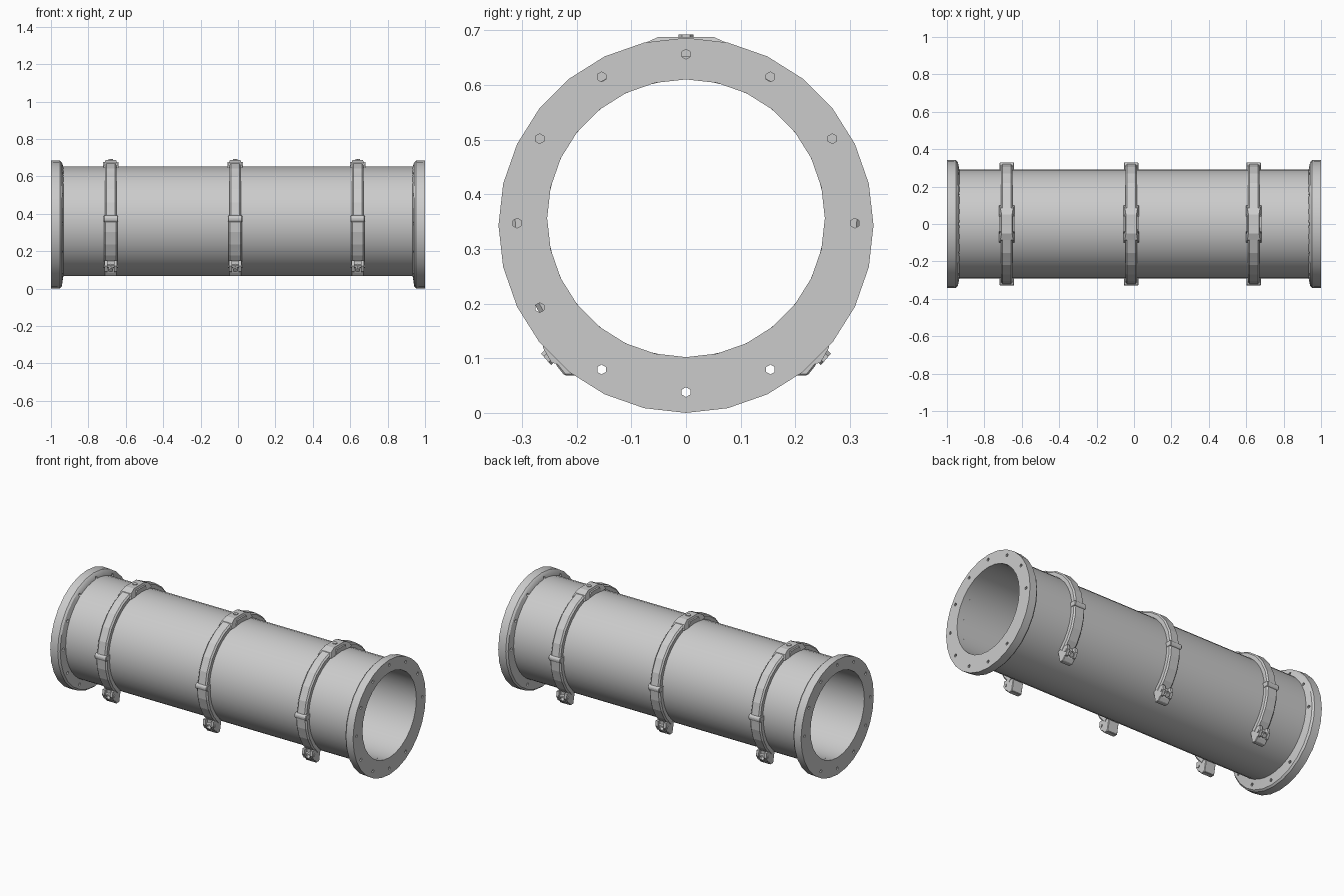
import bpy, bmesh
from math import sin, cos, radians, pi
from mathutils import Vector

if "Cube" in bpy.data.objects:
    bpy.data.objects.remove(bpy.data.objects["Cube"])

PIPE_Z = 0.36      # pipe axis height
FLANGE_Z = 0.343   # flange axis height


def finish(bm, name, smooth=False, bevel=0.0):
    bmesh.ops.recalc_face_normals(bm, faces=bm.faces)
    me = bpy.data.meshes.new(name)
    bm.to_mesh(me)
    bm.free()
    ob = bpy.data.objects.new(name, me)
    bpy.context.collection.objects.link(ob)
    if bevel:
        m = ob.modifiers.new("bevel", 'BEVEL')
        m.width = bevel
        m.segments = 1
    if smooth:
        bpy.ops.object.select_all(action='DESELECT')
        ob.select_set(True)
        bpy.context.view_layer.objects.active = ob
        bpy.ops.object.shade_smooth_by_angle(angle=radians(30))
    return ob


def lathe(name, rings, sides, smooth=False):
    """Closed profile of (x, radius, axis height) spun round the x axis."""
    bm = bmesh.new()
    loops = []
    for x, r, zc in rings:
        loops.append([bm.verts.new((x, r * sin(2 * pi * i / sides),
                                    zc - r * cos(2 * pi * i / sides)))
                      for i in range(sides)])
    for k, a in enumerate(loops):
        b = loops[(k + 1) % len(loops)]
        for i in range(sides):
            j = (i + 1) % sides
            bm.faces.new((a[i], a[j], b[j], b[i]))
    return finish(bm, name, smooth)


def prism(name, yz, x, half, half_of=None, bevel=0.0):
    """Extrude a yz outline across x; half_of may vary the half width per point."""
    bm = bmesh.new()
    ends = []
    for s in (-1, 1):
        ends.append([bm.verts.new((x + s * (half_of[i] if half_of else half), y, z))
                     for i, (y, z) in enumerate(yz)])
        bm.faces.new(ends[-1])
    n = len(yz)
    for i in range(n):
        j = (i + 1) % n
        bm.faces.new((ends[0][i], ends[0][j], ends[1][j], ends[1][i]))
    return finish(bm, name, bevel=bevel)


def polar(r, deg):
    return r * cos(radians(deg)), PIPE_Z + r * sin(radians(deg))


def strap(name, x, half, a0, a1, segs, r=0.322):
    """Curved clamp band with chamfered outer edges."""
    bm = bmesh.new()
    section = [(-half, 0.284), (-half, r - 0.008), (-half + 0.008, r),
               (half - 0.008, r), (half, r - 0.008), (half, 0.284)]
    rows = []
    for k in range(segs + 1):
        a = a0 + (a1 - a0) * k / segs
        rows.append([bm.verts.new((x + dx, *polar(rr, a))) for dx, rr in section])
    n = len(section)
    for a, b in zip(rows, rows[1:]):
        for i in range(n):
            bm.faces.new((a[i], a[(i + 1) % n], b[(i + 1) % n], b[i]))
    bm.faces.new(rows[0])
    bm.faces.new(rows[-1])
    return finish(bm, name)


def bolt(name, start, end, r, sides=6):
    bm = bmesh.new()
    start, end = Vector(start), Vector(end)
    d = end - start
    bmesh.ops.create_cone(bm, cap_ends=True, segments=sides, radius1=r, radius2=r,
                          depth=d.length)
    rot = d.to_track_quat('Z', 'Y').to_matrix()
    for v in bm.verts:
        v.co = rot @ v.co + (start + end) / 2
    return finish(bm, name)


# Hollow pipe
lathe("pipe", [(-0.96, 0.292, PIPE_Z), (0.96, 0.292, PIPE_Z),
               (0.96, 0.254, 0.356), (-0.96, 0.254, 0.356)], 40, True)

# End flanges with a chamfered back edge and a ring of bolt holes
for s, side in ((-1, "left"), (1, "right")):
    flange = lathe(side + "_flange", [
        (s * 0.932, 0.285, PIPE_Z), (s * 0.935, 0.298, 0.357),
        (s * 0.942, 0.332, FLANGE_Z), (s * 0.952, 0.341, FLANGE_Z),
        (s * 1.0, 0.343, FLANGE_Z), (s * 1.0, 0.254, 0.356),
        (s * 0.932, 0.254, 0.356)], 28, True)
    bm = bmesh.new()
    for i in range(12):
        a = 2 * pi * i / 12
        hole = bmesh.ops.create_cone(bm, cap_ends=True, segments=6,
                                     radius1=0.009, radius2=0.009, depth=0.2)
        for v in hole["verts"]:
            x, y, z = v.co
            v.co = (s * 0.97 + z, x + 0.309 * cos(a), y + 0.347 + 0.309 * sin(a))
    cutter = finish(bm, side + "_hole_cutter")
    cutter.hide_render = True
    cutter.hide_set(True)
    m = flange.modifiers.new("bolt_holes", 'BOOLEAN')
    m.object = cutter
    m.operation = 'DIFFERENCE'
    m.solver = 'EXACT'

# Three clamps
for n, x in enumerate((-0.68, -0.015, 0.64), 1):
    tag = f"clamp_{n}_"
    strap(tag + "upper_strap", x, 0.031, 4, 176, 12)

    # Raised buckle on top
    prism(tag + "top_buckle",
          [(-0.1, 0.645), (-0.085, 0.672), (-0.05, 0.688), (0.05, 0.688),
           (0.085, 0.672), (0.1, 0.645)], x, 0,
          [0.042, 0.034, 0.028, 0.028, 0.034, 0.042])
    for s in (-1, 1):
        prism(tag + "buckle_cheek",
              [(-0.06, 0.64), (-0.04, 0.676), (0.04, 0.676), (0.06, 0.64)],
              x + s * 0.034, 0.008)
    bolt(tag + "buckle_bolt", (x, 0, 0.68), (x, 0, 0.692), 0.014)

    for s, side in ((-1, "front"), (1, "back")):
        a0, a1 = (-47, 2) if s > 0 else (178, 227)
        strap(tag + side + "_lower_strap", x, 0.036, a0, a1, 4)
        # Hinge block at the side
        prism(tag + side + "_hinge",
              [(s * 0.285, 0.357), (s * 0.324, 0.357), (s * 0.33, 0.367),
               (s * 0.33, 0.38), (s * 0.322, 0.39), (s * 0.285, 0.39)],
              x, 0.038, bevel=0.003)
        # Foot under the strap end, with lugs and a bolt
        prism(tag + side + "_foot",
              [(s * 0.18, 0.14), (s * 0.195, 0.068), (s * 0.222, 0.068),
               (s * 0.238, 0.088), (s * 0.24, 0.15)], x, 0.034, bevel=0.003)
        for d in (-1, 1):
            prism(tag + side + "_lug",
                  [(s * 0.21, 0.15), (s * 0.22, 0.085), (s * 0.246, 0.092),
                   (s * 0.262, 0.12), (s * 0.258, 0.15)], x + d * 0.026, 0.008)
        bolt(tag + side + "_foot_bolt", (x, s * 0.225, 0.125),
             (x, s * 0.256, 0.098), 0.014)
        bolt(tag + side + "_lug_pin", (x - 0.038, s * 0.244, 0.12),
             (x + 0.038, s * 0.244, 0.12), 0.009)
